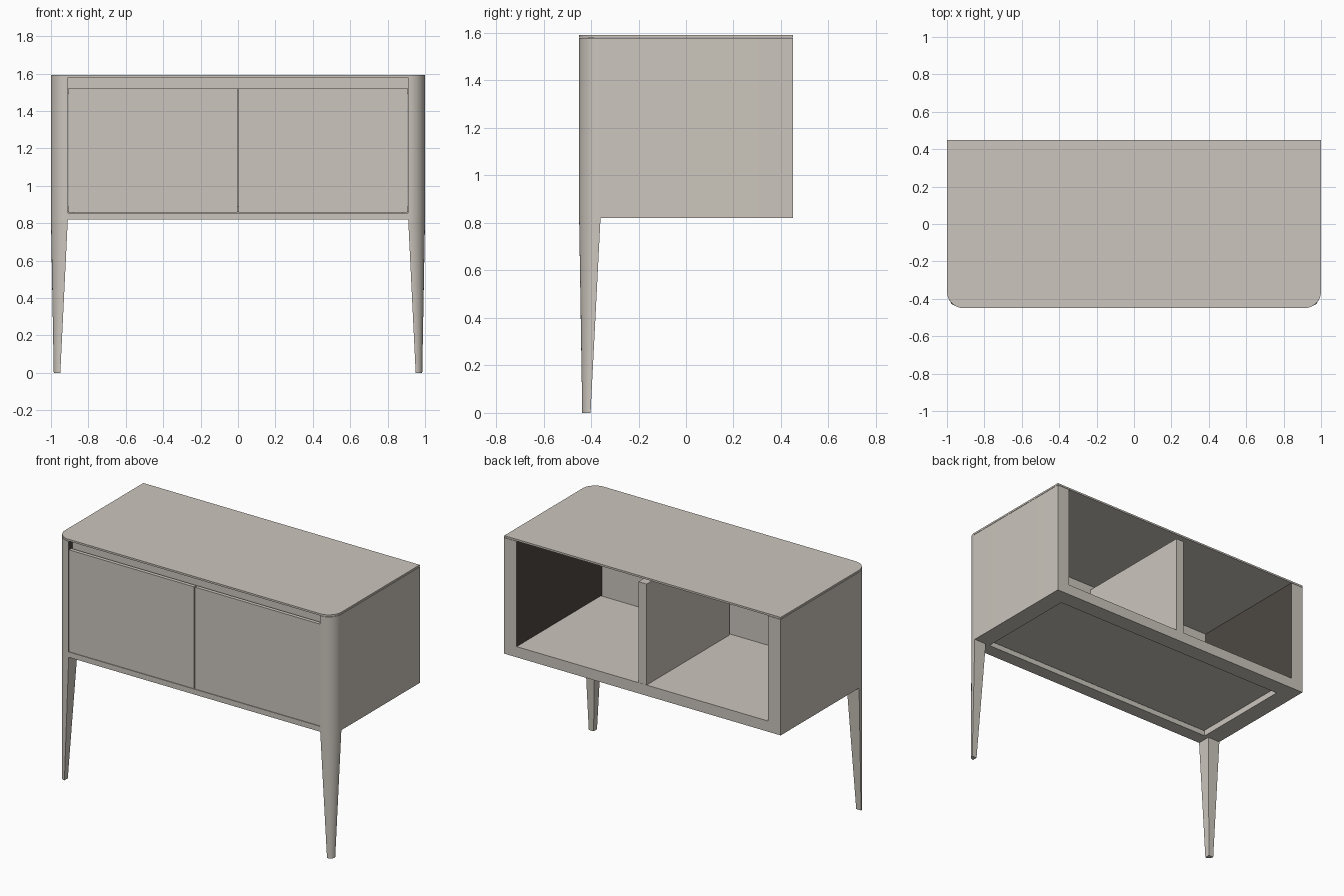
import bpy, bmesh, math

if "Cube" in bpy.data.objects:
    bpy.data.objects.remove(bpy.data.objects["Cube"])


def material(name, rgb):
    m = bpy.data.materials.new(name)
    m.diffuse_color = (*rgb, 1)
    m.use_nodes = True
    m.node_tree.nodes["Principled BSDF"].inputs["Base Color"].default_value = m.diffuse_color
    return m


TAN = material("warm grey", (0.60, 0.56, 0.505))
DARK = material("dark lining", (0.075, 0.064, 0.054))


def finish(name, bm):
    bmesh.ops.recalc_face_normals(bm, faces=bm.faces)
    me = bpy.data.meshes.new(name)
    bm.to_mesh(me)
    bm.free()
    me.materials.append(TAN)
    me.materials.append(DARK)
    ob = bpy.data.objects.new(name, me)
    bpy.context.collection.objects.link(ob)
    for p in me.polygons:
        p.use_smooth = True
    me.set_sharp_from_angle(angle=math.radians(30))
    return ob


def box(name, x0, x1, y0, y1, z0, z1):
    return loft(name, [([(x0, y0), (x1, y0), (x1, y1), (x0, y1)], z) for z in (z0, z1)])


def loft(name, sections):
    """Solid through matching outlines, each given as (points, height)."""
    bm = bmesh.new()
    rings = [[bm.verts.new((x, y, z)) for x, y in pts] for pts, z in sections]
    n = len(rings[0])
    for a, b in zip(rings, rings[1:]):
        for i in range(n):
            j = (i + 1) % n
            bm.faces.new((a[i], a[j], b[j], b[i]))
    bm.faces.new(rings[0][::-1])
    bm.faces.new(rings[-1])
    return finish(name, bm)


def arc(x, y, r, steps=12):
    """Rounded front outer corner ending at x (outside) and y (front)."""
    return [(x - r + r * math.sin(t), y + r - r * math.cos(t))
            for t in (math.pi / 2 * i / steps for i in range(steps + 1))]


def corner(s, x0, x1, y0, y1, r):
    pts = arc(x1, y0, r) + [(x1, y1), (x0, y1)]
    if x1 - r > x0 + 1e-4:
        pts.append((x0, y0))
    return [(s * x, y) for x, y in pts]


R = 0.09
for s, side in ((-1, "left"), (1, "right")):
    # side walls with rounded front corner and dark inner face
    wall = loft(side + "_side_wall",
                [(corner(s, 0.91, 1, -0.45, 0.45, R), z) for z in (0.82, 1.578)])
    for p in wall.data.polygons:
        if p.normal.x * s < -0.9:
            p.material_index = 1
    # tapered front legs
    loft(side + "_front_leg",
         [(corner(s, 0.95, 0.985, -0.437, -0.402, 0.035), 0),
          (corner(s, 0.91, 1, -0.45, -0.36, R), 0.82)])
    # doors
    xs = sorted((s * 0.003, s * 0.907))
    box(side + "_door", *xs, -0.449, -0.425, 0.857, 1.523)

# thin top with rounded front corners
half = arc(1, -0.45, R)
outline = half + [(1, 0.45), (-1, 0.45)] + [(-x, y) for x, y in reversed(half)]
loft("top_panel", [(outline, 1.58), (outline, 1.592)])

# recessed rail above the doors
box("top_rail", -0.91, 0.91, -0.41, -0.39, 1.49, 1.58)
# centre divider
box("centre_divider", -0.03, 0.03, -0.405, 0.449, 0.89, 1.55)

# floor with frame below, leaving a recess in the underside
box("floor_panel", -0.91, 0.91, -0.42, 0.45, 0.86, 0.89)
box("floor_front_bar", -0.91, 0.91, -0.45, -0.36, 0.82, 0.855)
box("floor_back_bar", -0.91, 0.91, 0.34, 0.45, 0.82, 0.86)
for s, side in ((-1, "left"), (1, "right")):
    box(side + "_floor_bar", *sorted((s * 0.88, s * 0.91)), -0.36, 0.34, 0.82, 0.86)
